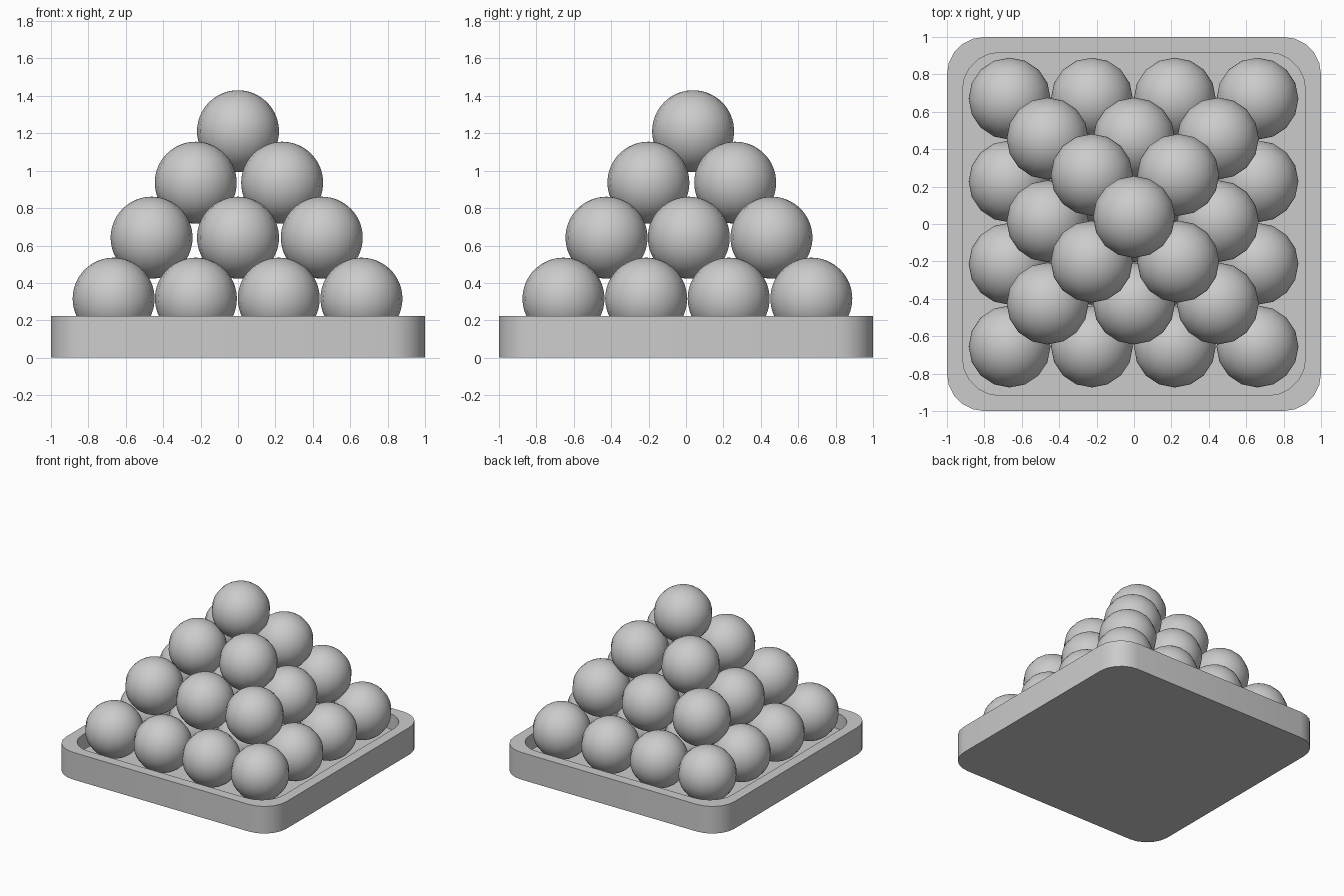
import bpy, bmesh, math

if "Cube" in bpy.data.objects:
    bpy.data.objects.remove(bpy.data.objects["Cube"])

R = 0.219


def rounded_square(half, rad, z, steps=5, cy=0.0):
    pts = []
    for k, (sx, sy) in enumerate([(1, 1), (-1, 1), (-1, -1), (1, -1)]):
        for i in range(steps + 1):
            a = math.radians(90 * k + 90 * i / steps)
            pts.append((sx * (half - rad) + rad * math.cos(a),
                        cy + sy * (half - rad) + rad * math.sin(a), z))
    return pts


def finish(bm, name):
    bmesh.ops.recalc_face_normals(bm, faces=bm.faces)
    me = bpy.data.meshes.new(name)
    bm.to_mesh(me)
    bm.free()
    ob = bpy.data.objects.new(name, me)
    bpy.context.collection.objects.link(ob)
    bpy.ops.object.select_all(action='DESELECT')
    ob.select_set(True)
    bpy.context.view_layer.objects.active = ob
    bpy.ops.object.shade_smooth_by_angle(angle=math.radians(35))
    return ob


# tray: outer wall, flat rim, inner wall and sunken floor
bm = bmesh.new()
loops = [[bm.verts.new(p) for p in rounded_square(h, r, z)]
         for h, r, z in [(1.0, 0.2, 0), (1.0, 0.2, 0.223),
                         (0.917, 0.2, 0.223), (0.917, 0.2, 0.097)]]
for a, b in zip(loops, loops[1:]):
    n = len(a)
    for i in range(n):
        bm.faces.new((a[i], a[(i + 1) % n], b[(i + 1) % n], b[i]))
bm.faces.new(loops[0])
bm.faces.new(loops[-1])
finish(bm, "tray")

# stacked balls: x positions, y positions, height of each layer
layers = [
    ((-0.665, -0.225, 0.218, 0.66), (-0.655, -0.213, 0.228, 0.67), 0.316),
    ((-0.462, 0.0, 0.448), (-0.425, 0.015, 0.457), 0.642),
    ((-0.226, 0.236), (-0.201, 0.263), 0.936),
    ((0.0,), (0.038,), 1.211),
]
ball_mesh = None
for li, (xs, ys, z) in enumerate(layers, 1):
    for iy, y in enumerate(ys, 1):
        for ix, x in enumerate(xs, 1):
            name = f"ball_layer{li}_{ix}_{iy}"
            if ball_mesh is None:
                bm = bmesh.new()
                bmesh.ops.create_uvsphere(bm, u_segments=16, v_segments=32, radius=R)
                ob = finish(bm, name)
                ball_mesh = ob.data
            else:
                ob = bpy.data.objects.new(name, ball_mesh)
                bpy.context.collection.objects.link(ob)
            ob.location = (x, y, z)
